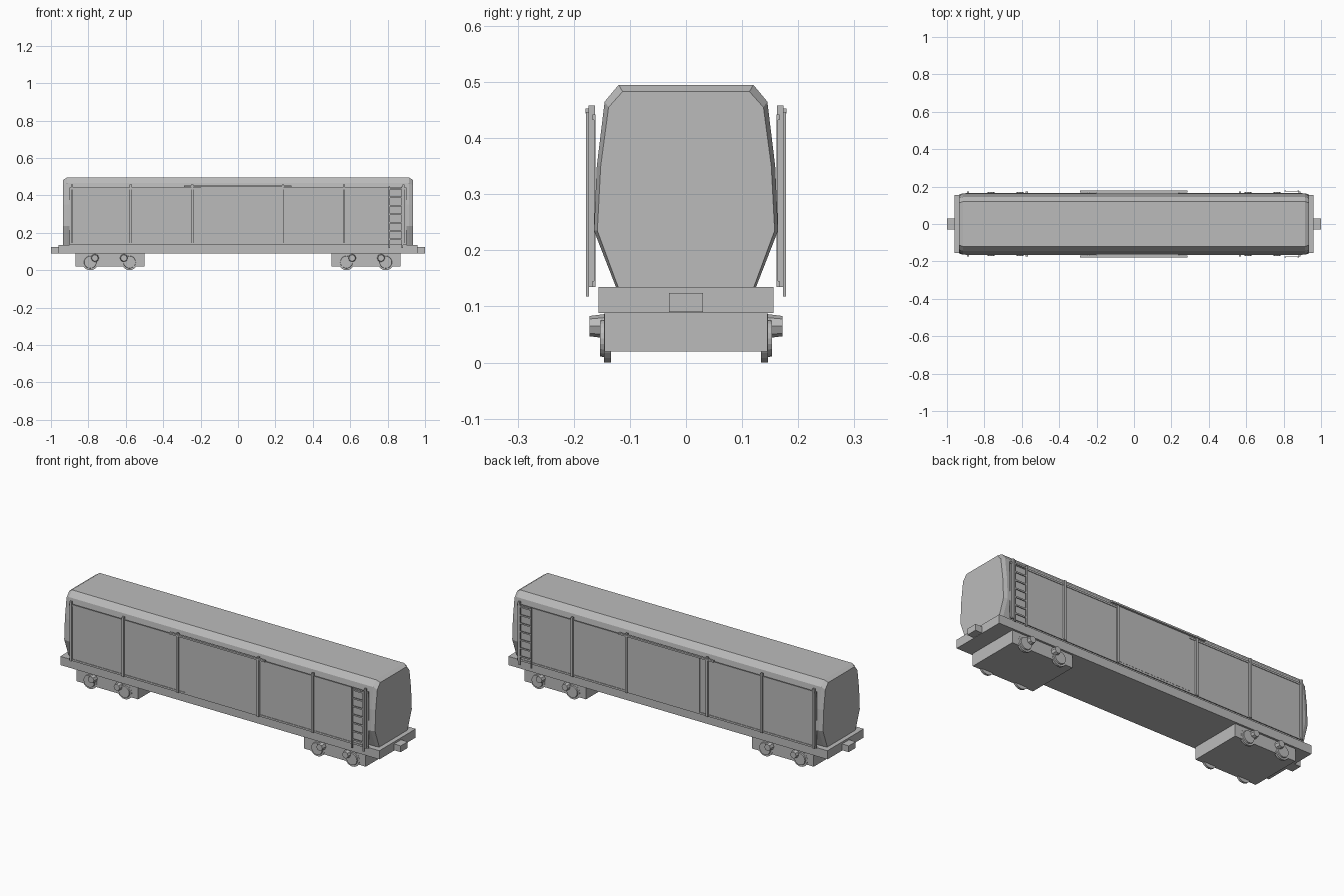
import bpy, bmesh, math
from mathutils import Matrix

cube = bpy.data.objects.get("Cube")
if cube:
    bpy.data.objects.remove(cube, do_unlink=True)

GREY = (0.5, 0.5, 0.5, 1)
mat = bpy.data.materials.new("plain grey")
mat.use_nodes = True
mat.diffuse_color = GREY
mat.node_tree.nodes["Principled BSDF"].inputs["Base Color"].default_value = GREY


def finish(name, bm):
    bmesh.ops.recalc_face_normals(bm, faces=bm.faces)
    mesh = bpy.data.meshes.new(name)
    bm.to_mesh(mesh)
    bm.free()
    mesh.materials.append(mat)
    obj = bpy.data.objects.new(name, mesh)
    bpy.context.collection.objects.link(obj)
    return obj


def box(name, x, y, z):
    """Box from three (low, high) ranges."""
    bm = bmesh.new()
    bmesh.ops.create_cube(bm, size=1)
    for v in bm.verts:
        for i, (lo, hi) in enumerate((x, y, z)):
            v.co[i] = hi if v.co[i] > 0 else lo
    return finish(name, bm)


def side_box(name, x, y, z, s):
    return box(name, x, sorted((s * y[0], s * y[1])), z)


def disc(name, x, y, z, radii, depth, s, sides):
    """Round part on a sideways axle, tapering outwards."""
    bm = bmesh.new()
    turn = Matrix.Rotation(s * -math.pi / 2, 4, "X")
    bmesh.ops.create_cone(bm, cap_ends=True, segments=sides, radius1=radii[0],
                          radius2=radii[1], depth=depth,
                          matrix=Matrix.Translation((x, s * y, z)) @ turn)
    return finish(name, bm)


# Body shell: faceted cross-section lofted along x, with narrowed ends
half = [(0.125, 0.135), (0.164, 0.235), (0.159, 0.35), (0.145, 0.465), (0.12, 0.495)]
end = [(0.121, 0.135), (0.158, 0.235), (0.152, 0.35), (0.138, 0.455), (0.113, 0.483)]
bm = bmesh.new()
rings = []
for x, prof in ((-0.935, end), (-0.915, half), (0.915, half), (0.935, end)):
    loop = prof + [(-y, z) for y, z in reversed(prof)]
    rings.append([bm.verts.new((x, y, z)) for y, z in loop])
for a, b in zip(rings, rings[1:]):
    for i in range(len(a)):
        j = (i + 1) % len(a)
        bm.faces.new((a[i], a[j], b[j], b[i]))
bm.faces.new(rings[0])
bm.faces.new(rings[-1])
finish("body_shell", bm)

# Underframe
box("underframe", (-0.96, 0.96), (-0.156, 0.156), (0.088, 0.135))

for e, end_name in ((-1, "right"), (1, "left")):
    # Couplers and bogies at each end
    box("coupler_" + end_name, sorted((e * 0.95, e)), (-0.03, 0.03), (0.09, 0.124))
    box("bogie_" + end_name, sorted((e * 0.5, e * 0.87)), (-0.145, 0.145), (0.02, 0.09))
    for s in (-1, 1):
        for wx, ax in ((0.79, 0.765), (0.58, 0.61)):
            disc("wheel_flange", e * wx, 0.14, 0.043, (0.043, 0.043), 0.012, s, 20)
            disc("wheel_tread", e * wx, 0.148, 0.043, (0.034, 0.032), 0.01, s, 20)
            disc("axle_box", e * ax, 0.156, 0.065, (0.022, 0.018), 0.032, s, 8)

for s, side in ((-1, "front"), (1, "back")):
    # Flat side panel with rails along top and bottom
    side_box("side_panel_" + side, (-0.9, 0.9), (0.161, 0.164), (0.135, 0.442), s)
    for z in (0.14, 0.437):
        side_box("side_rail_" + side, (-0.9, 0.9), (0.163, 0.167), (z - 0.005, z + 0.005), s)
    # Upright posts
    for x in (-0.887, -0.573, -0.245, 0.24, 0.567, 0.885):
        side_box("post_" + side, (x - 0.006, x + 0.006), (0.162, 0.174), (0.135, 0.458), s)
    # Sliding door and its track
    side_box("door_" + side, (-0.2, 0.24), (0.163, 0.168), (0.145, 0.445), s)
    side_box("door_track_" + side, (-0.29, 0.285), (0.168, 0.179), (0.444, 0.453), s)
    # Ladder
    for x in (0.808, 0.878):
        side_box("ladder_rail_" + side, (x - 0.004, x + 0.004), (0.173, 0.178), (0.118, 0.447), s)
    for i in range(7):
        z = 0.165 + i * 0.045
        side_box("ladder_rung_" + side, (0.808, 0.878), (0.173, 0.177), (z - 0.004, z + 0.004), s)
